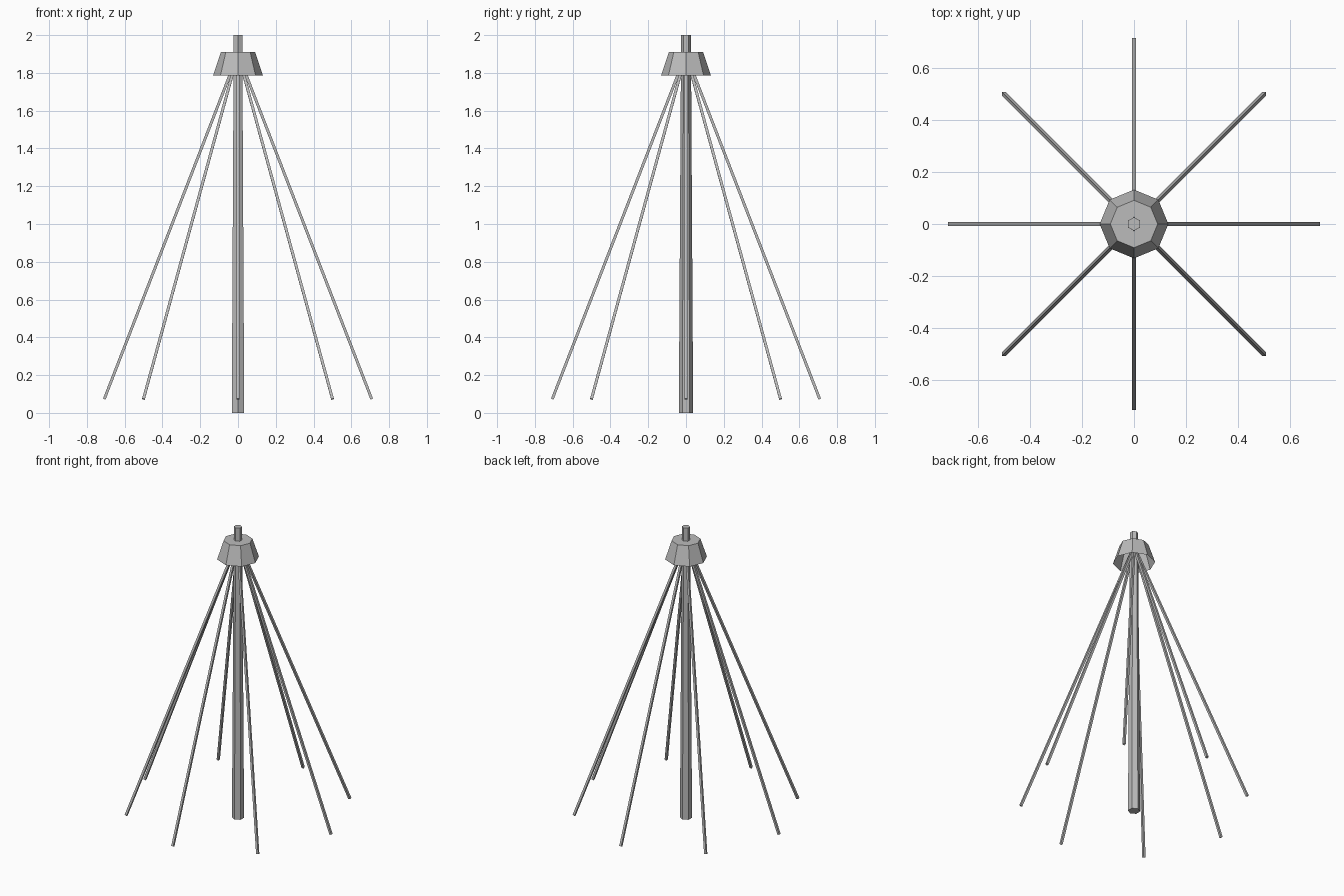
import bpy
import bmesh
from math import cos, sin, tau, pi
from mathutils import Vector, Matrix

cube = bpy.data.objects.get("Cube")
if cube:
    bpy.data.objects.remove(cube, do_unlink=True)

grey = bpy.data.materials.new("plain grey")
grey.use_nodes = True
grey.diffuse_color = (0.5, 0.5, 0.5, 1)
grey.node_tree.nodes["Principled BSDF"].inputs["Base Color"].default_value = grey.diffuse_color


def tapered_prism(name, sides, start, end, r_start, r_end, turn=0.0, close_start=True):
    """Flat-sided prism between two points; turn spins the section about its axis."""
    start, end = Vector(start), Vector(end)
    axis = (end - start).normalized()
    # section frame: "out" lies in the vertical plane holding the axis
    side = Vector((0, 0, 1)).cross(axis)
    side = side.normalized() if side.length > 1e-4 else Vector((0, 1, 0))
    out = side.cross(axis)
    bm = bmesh.new()
    rings = []
    for centre, radius in ((start, r_start), (end, r_end)):
        angles = [turn + tau * i / sides for i in range(sides)]
        rings.append([bm.verts.new(centre + radius * (out * cos(a) + side * sin(a)))
                      for a in angles])
    low, high = rings
    for i in range(sides):
        j = (i + 1) % sides
        bm.faces.new((low[i], low[j], high[j], high[i]))
    bm.faces.new(high)
    if close_start:
        bm.faces.new(low)
    bmesh.ops.recalc_face_normals(bm, faces=bm.faces)
    mesh = bpy.data.meshes.new(name)
    bm.to_mesh(mesh)
    bm.free()
    mesh.materials.append(grey)
    obj = bpy.data.objects.new(name, mesh)
    bpy.context.collection.objects.link(obj)
    return obj


# Tapered hexagonal pole, corners towards front and back
tapered_prism("pole", 6, (0, 0, 0), (0, 0, 2), 0.038, 0.026, turn=pi / 2)

# Eight-sided cap, open underneath
tapered_prism("cap", 8, (0, 0, 1.785), (0, 0, 1.91), 0.132, 0.091, close_start=False)

# Eight square stays; the diagonal ones carry a ridge on top
for i in range(8):
    spin = Matrix.Rotation(tau * i / 8, 3, "Z")
    foot = spin @ Vector((0.708, 0, 0.073))
    head = spin @ Vector((0.008, 0, 1.88))
    tapered_prism(f"stay_{i + 1}", 4, head, foot, 0.0105, 0.0105,
                  turn=0 if i % 2 else pi / 4)
